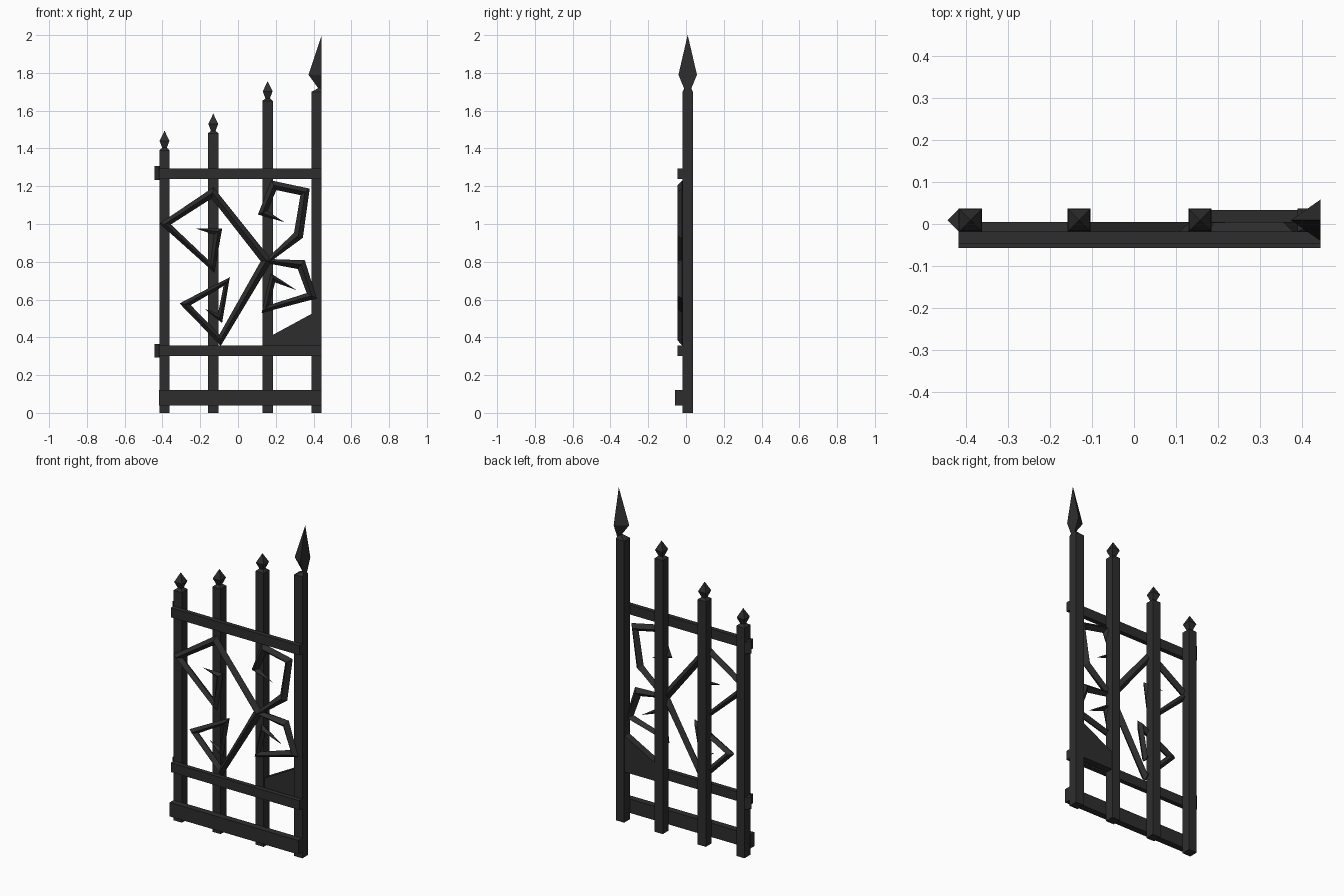
import bpy, bmesh, math
from mathutils import Vector

if "Cube" in bpy.data.objects:
    bpy.data.objects.remove(bpy.data.objects["Cube"])

iron = bpy.data.materials.new("dark_iron")
iron.diffuse_color = (0.027, 0.027, 0.027, 1)
iron.use_nodes = True
iron.node_tree.nodes["Principled BSDF"].inputs["Base Color"].default_value = iron.diffuse_color

YC, XR = 0.009, 0.443          # post centre depth, gate's cut edge


def finish(name, bm):
    bmesh.ops.recalc_face_normals(bm, faces=bm.faces)
    me = bpy.data.meshes.new(name)
    bm.to_mesh(me)
    bm.free()
    me.materials.append(iron)
    ob = bpy.data.objects.new(name, me)
    bpy.context.collection.objects.link(ob)
    return ob


def skin(bm, rings):
    """Join equal-sized rings of points into a closed tube."""
    vs = [[bm.verts.new(p) for p in r] for r in rings]
    n = len(vs[0])
    for a, b in zip(vs, vs[1:]):
        for i in range(n):
            bm.faces.new((a[i], a[(i + 1) % n], b[(i + 1) % n], b[i]))
    bm.faces.new(vs[0][::-1])
    bm.faces.new(vs[-1])
    bmesh.ops.remove_doubles(bm, verts=bm.verts, dist=1e-5)


def loft(name, x, levels, diamond=False, cut=False):
    """Four-sided vertical shape from (z, half width, half depth) levels."""
    corners = [(1, 0), (0, 1), (-1, 0), (0, -1)] if diamond else [(1, 1), (-1, 1), (-1, -1), (1, -1)]
    bm = bmesh.new()
    skin(bm, [[(x + a * hx, YC + b * hy, z) for a, b in corners] for z, hx, hy in levels])
    if cut:
        r = bmesh.ops.bisect_plane(bm, geom=bm.verts[:] + bm.edges[:] + bm.faces[:],
                                   plane_co=(XR, 0, 0), plane_no=(1, 0, 0), clear_outer=True)
        bmesh.ops.holes_fill(bm, edges=[e for e in bm.edges if e.is_boundary])
    return finish(name, bm)


def extrude_xz(name, pts, y0, y1):
    bm = bmesh.new()
    skin(bm, [[(x, y, z) for x, z in pts] for y in (y0, y1)])
    return finish(name, bm)


def scroll(name, pts, radii):
    """Sweep a diamond section along a front-view path."""
    p = [Vector((x, -0.02, z)) for x, z in pts]
    bm, rings = bmesh.new(), []
    for i, c in enumerate(p):
        d0 = (c - p[max(i - 1, 0)]).normalized()
        d1 = (p[min(i + 1, len(p) - 1)] - c).normalized()
        t = (d0 + d1).normalized()
        side = Vector((-t.z, 0, t.x))
        r = radii[i]
        mitre = min(1.2, 1 / max(0.3, t.dot(d1 if d1.length else d0)))
        rings.append([c + side * r * mitre, c + Vector((0, -r, 0)),
                      c - side * r * mitre, c + Vector((0, r, 0))])
    skin(bm, rings)
    return finish(name, bm)


# three stepped posts with pointed finials
H = 0.0275
for i, (x, top) in enumerate([(-0.389, 1.39), (-0.131, 1.48), (0.157, 1.652)], 1):
    loft(f"post_{i}", x, [(0, H, H), (top, H, H), (top + 0.014, 0.011, 0.011)])
    loft(f"finial_{i}", x, [(top + 0.01, 0.011, 0.011), (top + 0.05, 0.026, 0.026),
                            (top + 0.104, 0.0001, 0.0001)])

# meeting post with half spear head, cut flat at the gate edge
loft("meeting_post", XR, [(0, 0.055, H), (1.70, 0.055, H), (1.722, 0.012, 0.008)], cut=True)
loft("spear_head", XR, [(1.705, 0.008, 0.014), (1.79, 0.07, 0.049), (2.0, 0.0002, 0.0002)],
     diamond=True, cut=True)

# rails
for name, z0, z1, yf in [("top_rail", 1.237, 1.294, -0.046),
                         ("middle_rail", 0.302, 0.358, -0.046),
                         ("bottom_rail", 0.038, 0.122, -0.057)]:
    extrude_xz(name, [(-0.417, z0), (XR, z0), (XR, z1), (-0.417, z1)], yf, -0.018)

# hinge pins on the outer post
for name, z in [("upper_hinge", 1.27), ("lower_hinge", 0.33)]:
    loft(name, -0.417, [(z - 0.036, 0.026, 0.026), (z + 0.036, 0.026, 0.026)], diamond=True)

# sloping lock plate
extrude_xz("lock_plate", [(0.17, 0.305), (0.40, 0.305), (0.40, 0.53), (0.17, 0.405)], -0.011, 0.033)

# two angular scrolls touching in the middle
R = 0.025
RAD = [0.0001, 0.022, 0.024, R, R, R, R, R, 0.024, 0.022, 0.0001]
scroll("left_scroll", [(-0.22, 0.975), (-0.105, 0.96), (-0.135, 0.77), (-0.385, 1.0), (-0.135, 1.165),
                       (0.15, 0.805), (-0.095, 0.385), (-0.28, 0.575), (-0.06, 0.695),
                       (-0.095, 0.50), (-0.175, 0.55)], RAD)
scroll("right_scroll", [(0.245, 1.01), (0.13, 1.06), (0.19, 1.205), (0.355, 1.17), (0.32, 0.94),
                        (0.16, 0.805), (0.335, 0.785), (0.39, 0.62), (0.145, 0.55),
                        (0.185, 0.715), (0.31, 0.65)], RAD)
